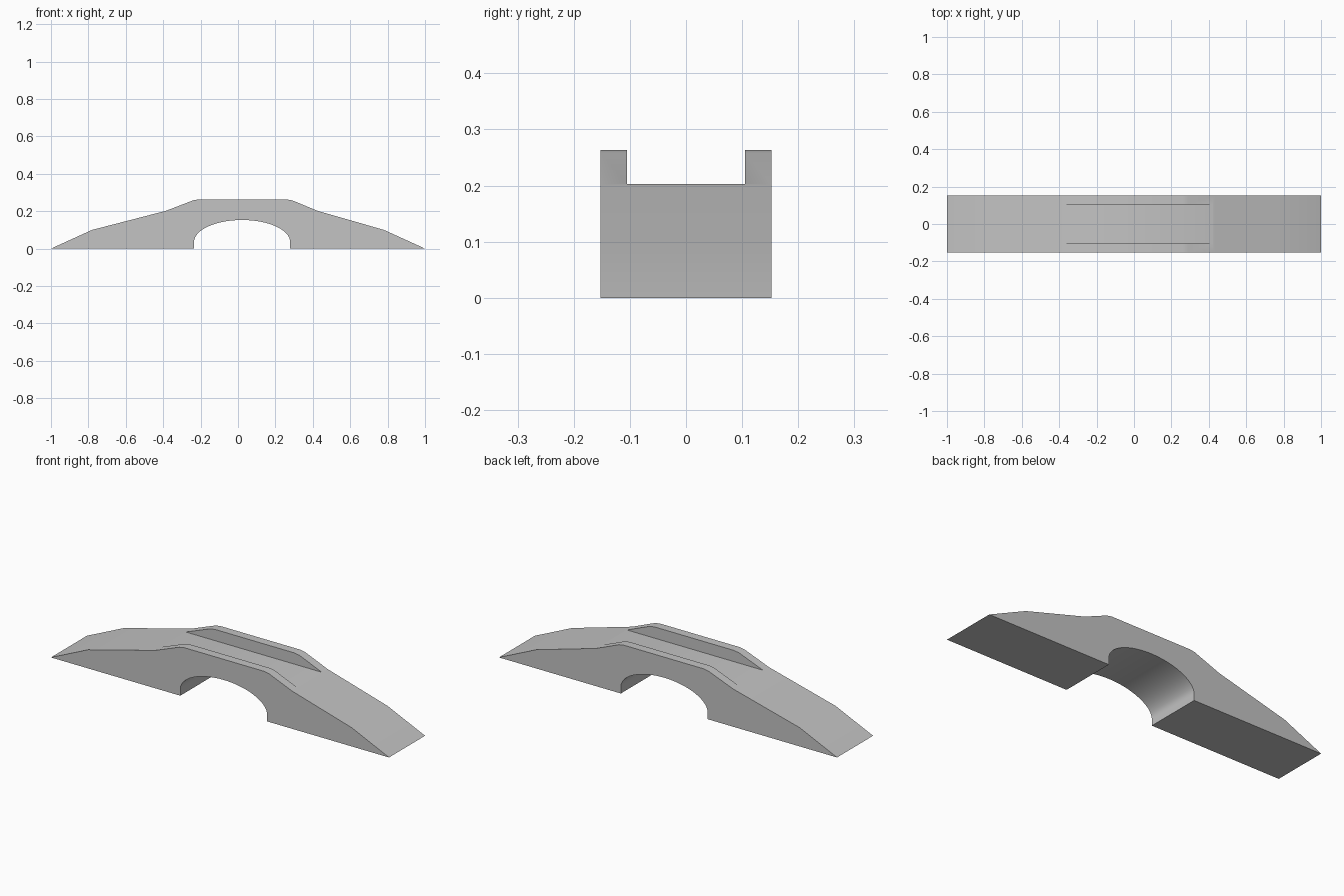
import bpy
import bmesh
import math

old = bpy.data.objects.get("Cube")
if old:
    bpy.data.objects.remove(old, do_unlink=True)

HALF_WIDTH = 0.152
RAIL_INNER = 0.105
DECK_Z = 0.203

# One stone colour
stone = bpy.data.materials.new("stone_grey")
stone.use_nodes = True
colour = (0.55, 0.55, 0.55, 1)
stone.diffuse_color = colour
stone.node_tree.nodes["Principled BSDF"].inputs["Base Color"].default_value = colour


def extrude_profile(name, points, half_width):
    """Solid made from an (x, z) outline, extruded along y."""
    bm = bmesh.new()
    face = bm.faces.new([bm.verts.new((x, -half_width, z)) for x, z in points])
    solid = bmesh.ops.extrude_face_region(bm, geom=[face])
    moved = [v for v in solid["geom"] if isinstance(v, bmesh.types.BMVert)]
    bmesh.ops.translate(bm, verts=moved, vec=(0, 2 * half_width, 0))
    bmesh.ops.recalc_face_normals(bm, faces=bm.faces)
    mesh = bpy.data.meshes.new(name)
    bm.to_mesh(mesh)
    bm.free()
    mesh.materials.append(stone)
    obj = bpy.data.objects.new(name, mesh)
    bpy.context.collection.objects.link(obj)
    return obj


# Bridge outline: ramps, raised middle and arched opening
top = [(-1, 0), (-0.78, 0.1), (-0.385, 0.202), (-0.24, 0.258), (-0.21, 0.263),
       (0.26, 0.263), (0.29, 0.258), (0.425, 0.202), (0.78, 0.1), (1, 0)]
steps = 32
arch = [(0.022 + 0.257 * math.cos(math.pi * i / steps),
         0.035 + 0.118 * math.sin(math.pi * i / steps)) for i in range(steps + 1)]
outline = top + [(0.279, 0)] + arch + [(-0.235, 0)]
bridge = extrude_profile("bridge", outline, HALF_WIDTH)

# Sunken walkway between the two side rails
channel = [(-0.6, DECK_Z), (0.6, DECK_Z), (0.6, 0.4), (-0.6, 0.4)]
cutter = extrude_profile("walkway_cutter", channel, RAIL_INNER)
cutter.hide_render = True

bpy.ops.object.select_all(action="DESELECT")
bridge.select_set(True)
bpy.context.view_layer.objects.active = bridge
cut = bridge.modifiers.new("walkway", "BOOLEAN")
cut.operation = "DIFFERENCE"
cut.solver = "EXACT"
cut.object = cutter
bpy.ops.object.modifier_apply(modifier=cut.name)
bpy.data.objects.remove(cutter, do_unlink=True)

# Soft ramps and arch, crisp rail edges
bpy.ops.object.shade_smooth_by_angle(angle=math.radians(30))
